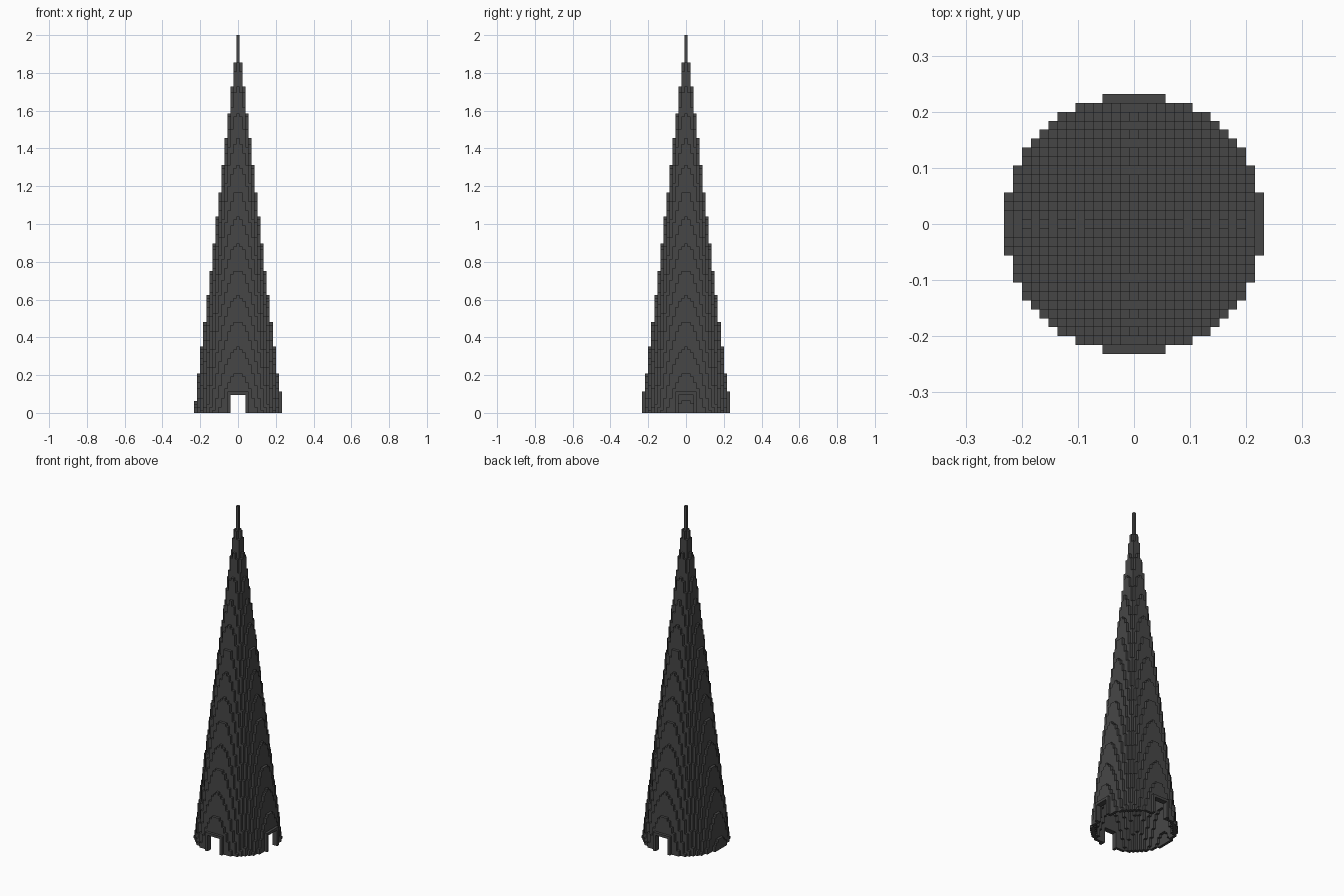
import bpy
import bmesh
from mathutils import Vector

UNIT = 0.016       # edge of one block
LAYERS = 125       # blocks from ground to tip
RADIUS = 14.5      # base radius in blocks
REACH = 14         # furthest block from the axis
DOOR_HALF, DOOR_TOP = 2, 6

if "Cube" in bpy.data.objects:
    bpy.data.objects.remove(bpy.data.objects["Cube"], do_unlink=True)

stone = bpy.data.materials.new("dark_grey_stone")
stone.use_nodes = True
grey = (0.062, 0.062, 0.062, 1)
stone.diffuse_color = grey
stone.node_tree.nodes["Principled BSDF"].inputs["Base Color"].default_value = grey

DIRECTIONS = [Vector(d) for d in
              ((1, 0, 0), (-1, 0, 0), (0, 1, 0), (0, -1, 0), (0, 0, 1), (0, 0, -1))]


def build_blocks(name, cells, hidden_by=frozenset()):
    """Mesh of unit blocks, keeping only the faces that are exposed."""
    bm = bmesh.new()
    corners = {}

    def corner(p):
        key = tuple(round(2 * c) for c in p)
        if key not in corners:
            corners[key] = bm.verts.new(p * UNIT)
        return corners[key]

    solid = cells | hidden_by
    for cell in cells:
        centre = Vector(cell) + Vector((0, 0, 0.5))
        for n in DIRECTIONS:
            if tuple(int(c + d) for c, d in zip(cell, n)) in solid:
                continue
            u = Vector((n.y, n.z, n.x))
            v = n.cross(u)
            bm.faces.new([corner(centre + (n + u * a + v * b) / 2)
                          for a, b in ((-1, -1), (1, -1), (1, 1), (-1, 1))])
    mesh = bpy.data.meshes.new(name)
    bm.to_mesh(mesh)
    bm.free()
    mesh.materials.append(stone)
    obj = bpy.data.objects.new(name, mesh)
    bpy.context.collection.objects.link(obj)
    return obj


# Hollow cone, one ring of blocks per layer
cone = set()
for k in range(LAYERS):
    r = RADIUS * (1 - (k + 0.5) / LAYERS)
    inner = max(r - 1, 0) ** 2 if r > 1 else -1
    for i in range(-REACH, REACH + 1):
        for j in range(-REACH, REACH + 1):
            if inner < i * i + j * j <= r * r:
                cone.add((i, j, k))

# Three doorways: left, back and front
turns = {
    "left": lambda out, side: (out, side),
    "back": lambda out, side: (side, out),
    "front": lambda out, side: (side, -out),
}
frames = {}
for name, turn in turns.items():
    frames[name] = set()
    for out in range(REACH - 2, REACH + 1):
        for side in range(-DOOR_HALF - 1, DOOR_HALF + 2):
            for k in range(DOOR_TOP + 1):
                cell = (*turn(out, side), k)
                if abs(side) <= DOOR_HALF and k < DOOR_TOP:
                    cone.discard(cell)
                elif out >= REACH - 1:
                    cone.discard(cell)
                    frames[name].add(cell)

all_frames = set().union(*frames.values())
build_blocks("spire_shell", cone, all_frames)
for name, cells in frames.items():
    build_blocks(name + "_door_frame", cells, cone)
